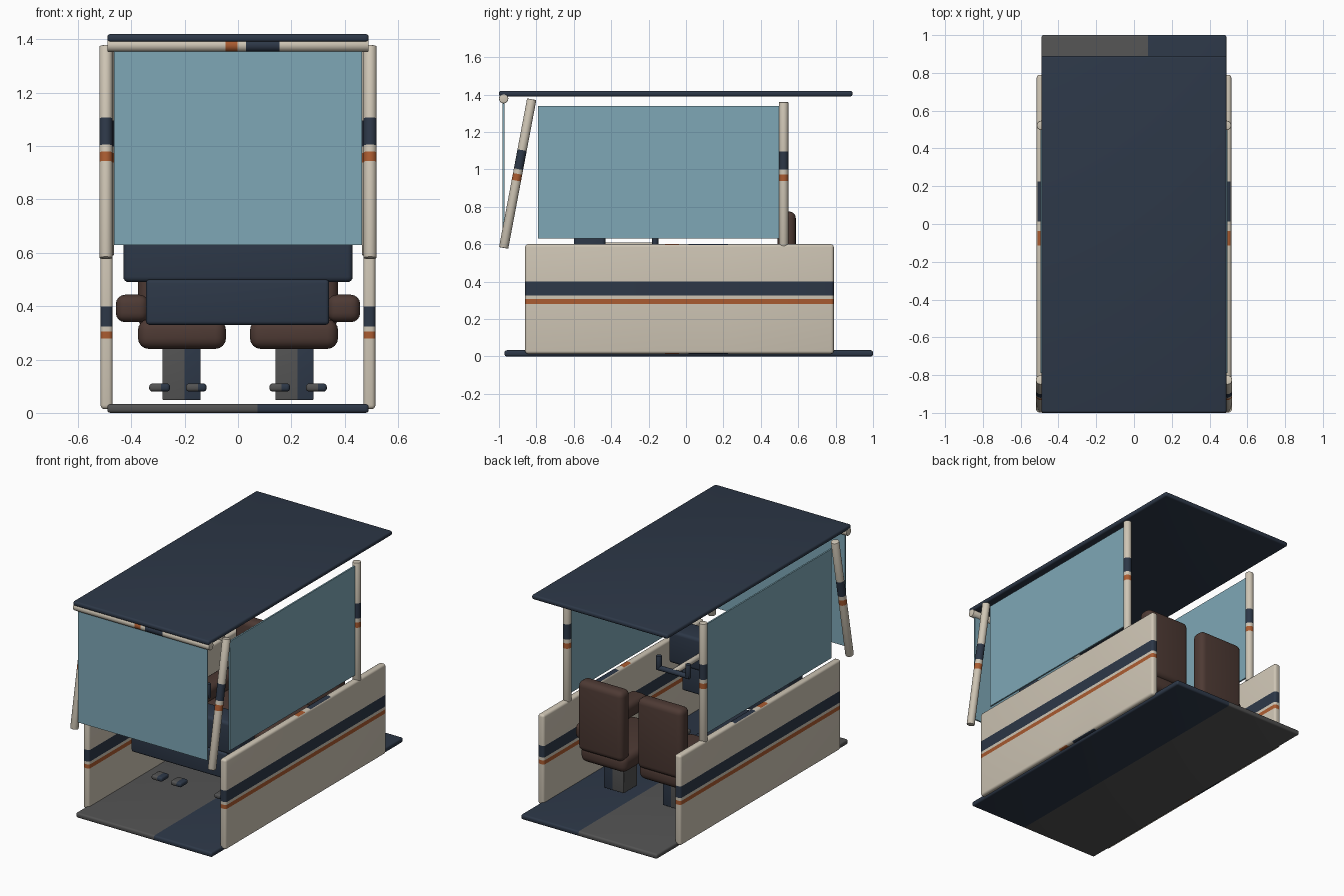
import bpy, bmesh, math
from mathutils import Vector

if "Cube" in bpy.data.objects:
    bpy.data.objects.remove(bpy.data.objects["Cube"])

# flat colours
COLOURS = {
    "cream": (0.62, 0.56, 0.46), "navy": (0.026, 0.039, 0.064),
    "orange": (0.40, 0.105, 0.03), "glass teal": (0.21, 0.39, 0.47),
    "seat brown": (0.075, 0.042, 0.034), "grey": (0.085, 0.085, 0.085),
}
MATS = {}
for key, rgb in COLOURS.items():
    MATS[key] = bpy.data.materials.new(key)
    MATS[key].diffuse_color = (*rgb, 1)

# trim stripes, as fractions along a part: (start, end, colour)
STRIPES = [(0.453, 0.498, "orange"), (0.53, 0.658, "navy")]
# two-tone grey and navy parts
SPLIT = [(0.575, 1.01, "navy")]


def cut(bm, axis, lo, hi, bands):
    """Slice the mesh at the band edges along an axis."""
    for band in bands:
        for f in band[:2]:
            if f < 1:
                co, no = Vector(), Vector()
                co[axis] = lo + f * (hi - lo)
                no[axis] = 1
                bmesh.ops.bisect_plane(bm, geom=bm.verts[:] + bm.edges[:] + bm.faces[:],
                                       plane_co=co, plane_no=no)


def finish(name, bm, base, bands, fraction):
    """Colour faces by band and turn the mesh into an object."""
    names = [base] + [b[2] for b in bands]
    for f in bm.faces:
        t = fraction(f)
        for i, (a, b, _) in enumerate(bands):
            if a < t < b:
                f.material_index = i + 1
    me = bpy.data.meshes.new(name)
    bm.to_mesh(me)
    bm.free()
    for n in names:
        me.materials.append(MATS[n])
    ob = bpy.data.objects.new(name, me)
    bpy.context.collection.objects.link(ob)
    bpy.ops.object.select_all(action='DESELECT')
    ob.select_set(True)
    bpy.context.view_layer.objects.active = ob
    bpy.ops.object.shade_smooth_by_angle(angle=math.radians(40))
    return ob


def box(name, x, y, z, base, bevel=0.0, bands=(), axis=0, cap_axis=None):
    """Rounded box from three (low, high) ranges, with optional colour bands."""
    rng = (x, y, z)
    bm = bmesh.new()
    bmesh.ops.create_cube(bm, size=1)
    for v in bm.verts:
        v.co = [(r[0] + r[1]) / 2 + c * (r[1] - r[0]) for r, c in zip(rng, v.co)]
    if bevel:
        bmesh.ops.bevel(bm, geom=bm.edges[:], offset=bevel, segments=4,
                        profile=0.5, affect='EDGES')
    axes = [axis] if cap_axis is None else [axis, cap_axis]
    for a in axes:
        cut(bm, a, *rng[a], bands)
    bm.normal_update()

    def fraction(f):
        a = axis
        if cap_axis is not None and abs(f.normal[axis]) > 0.7:
            a = cap_axis
        return (f.calc_center_median()[a] - rng[a][0]) / (rng[a][1] - rng[a][0])
    return finish(name, bm, base, bands, fraction)


def rod(name, p, q, radius, base, bands=()):
    """Round bar between two points, with optional colour bands."""
    p, q = Vector(p), Vector(q)
    length = (q - p).length
    bm = bmesh.new()
    bmesh.ops.create_cone(bm, cap_ends=True, segments=24, radius1=radius,
                          radius2=radius, depth=length)
    rims = [e for e in bm.edges if abs(e.verts[0].co.z - e.verts[1].co.z) < 1e-5]
    bmesh.ops.bevel(bm, geom=rims, offset=0.004, segments=2, profile=0.5, affect='EDGES')
    cut(bm, 2, -length / 2, length / 2, bands)
    ob = finish(name, bm, base, bands,
                lambda f: f.calc_center_median().z / length + 0.5)
    ob.rotation_euler = (q - p).to_track_quat('Z', 'Y').to_euler()
    ob.location = (p + q) / 2
    return ob


def span(a, b, side):
    """Range mirrored to one side of the cabin."""
    return tuple(sorted((a * side, b * side)))


# floor and roof
box("floor", (-0.49, 0.49), (-0.97, 1.0), (0, 0.033), "grey", 0.012, SPLIT)
box("roof", (-0.49, 0.49), (-1.0, 0.89), (1.39, 1.42), "navy", 0.012)

# windscreen and its header bar
box("windscreen", (-0.465, 0.465), (-0.98, -0.97), (0.63, 1.37), "glass teal")
rod("header_bar", (-0.49, -0.975, 1.378), (0.49, -0.975, 1.378), 0.025, "cream", STRIPES)

# dashboard
box("dashboard", (-0.43, 0.43), (-0.60, -0.43), (0.49, 0.70), "navy", 0.02)
box("lower_console", (-0.345, 0.342), (-0.61, -0.44), (0.33, 0.50), "navy", 0.014)

for side, tag in ((-1, "left"), (1, "right")):
    # side wall, window and pillars
    box(tag + "_wall", span(0.47, 0.515, side), (-0.86, 0.79), (0.014, 0.60),
        "cream", 0.015, STRIPES, 2, 1)
    box(tag + "_window", span(0.485, 0.495, side), (-0.79, 0.50), (0.63, 1.34), "glass teal")
    rod(tag + "_front_pillar", (0.495 * side, -0.975, 0.58), (0.495 * side, -0.825, 1.375),
        0.025, "cream", STRIPES)
    rod(tag + "_rear_pillar", (0.49 * side, 0.522, 0.59), (0.49 * side, 0.522, 1.36),
        0.025, "cream", STRIPES)

    # seat
    box(tag + "_seat_cushion", span(0.045, 0.375, side), (0.03, 0.565), (0.24, 0.35),
        "seat brown", 0.04)
    box(tag + "_seat_back", span(0.052, 0.375, side), (0.49, 0.587), (0.32, 0.775),
        "seat brown", 0.035)
    box(tag + "_armrest", span(0.335, 0.458, side), (-0.1, 0.5), (0.34, 0.443),
        "seat brown", 0.035)
    box(tag + "_seat_pedestal", span(0.14, 0.283, side), (0.30, 0.44), (0.048, 0.25),
        "grey", 0.004, SPLIT)

    # control yoke on its shaft
    cx = 0.205 * side
    rod(tag + "_yoke_shaft", (cx, -0.45, 0.59), (cx, -0.165, 0.59), 0.018, "cream")
    rod(tag + "_yoke_bar", (cx - 0.118, -0.165, 0.59), (cx + 0.118, -0.165, 0.59), 0.016, "navy")
    for k, end in ((-1, "inner"), (1, "outer")):
        hx = cx + 0.105 * k * side
        rod(f"{tag}_yoke_{end}_grip", (hx, -0.165, 0.58), (hx, -0.165, 0.67), 0.017, "navy")

    # rudder pedals
    for a, b, end in ((0.118, 0.195, "inner"), (0.255, 0.333, "outer")):
        box(f"{tag}_{end}_pedal", span(a, b, side), (-0.42, -0.34), (0.08, 0.11),
            "grey", 0.012, SPLIT)

for m in bpy.data.materials:
    if m.users and not m.is_grease_pencil:
        m.use_nodes = True
        m.node_tree.nodes["Principled BSDF"].inputs["Base Color"].default_value = m.diffuse_color
